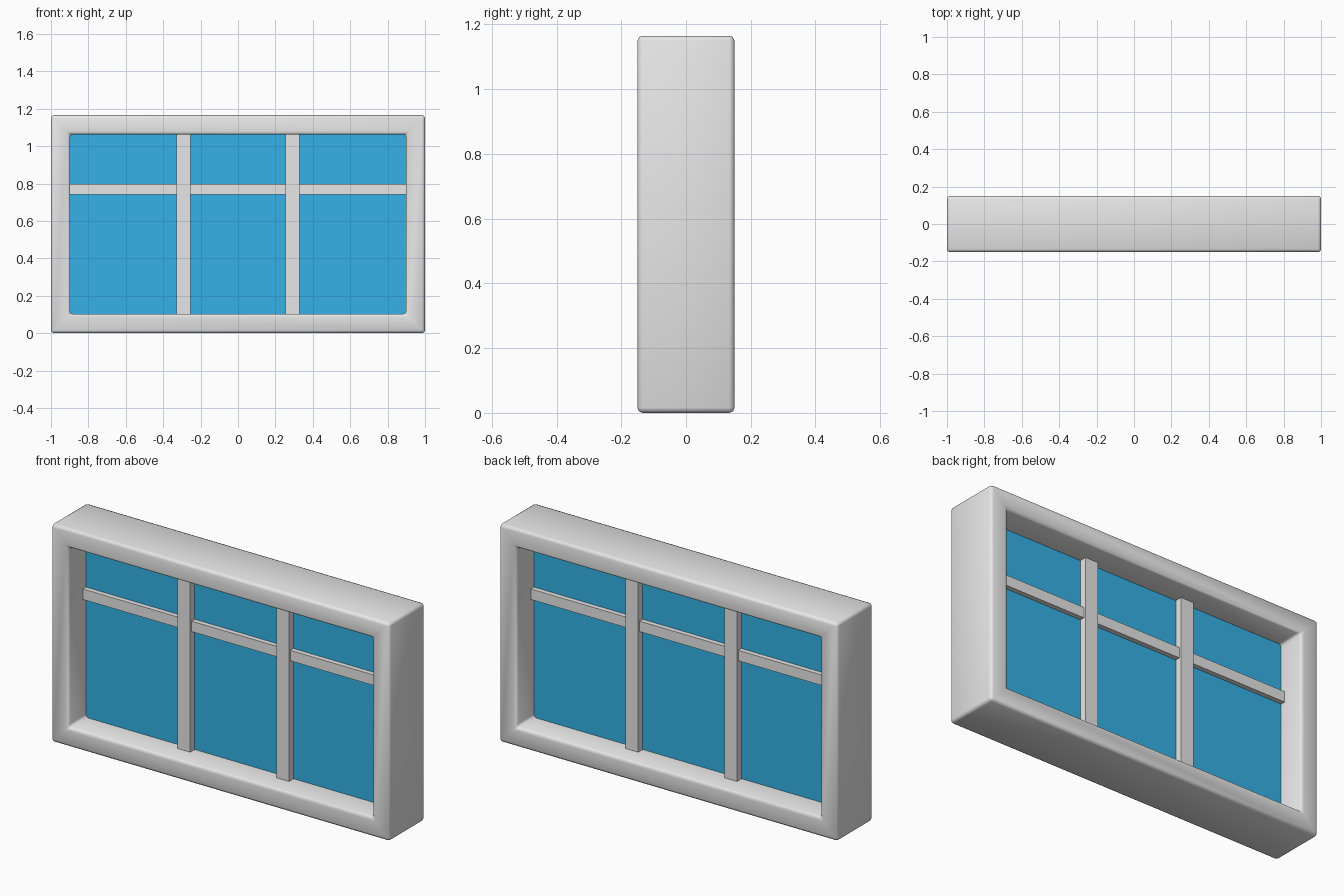
import bpy, bmesh

if "Cube" in bpy.data.objects:
    bpy.data.objects.remove(bpy.data.objects["Cube"])

W, H, D = 1.0, 1.165, 0.15      # half width, height, half depth
B = 0.102                       # frame border


def material(name, rgb):
    m = bpy.data.materials.new(name)
    m.diffuse_color = (*rgb, 1)
    m.use_nodes = True
    m.node_tree.nodes["Principled BSDF"].inputs["Base Color"].default_value = m.diffuse_color
    return m


GREY = material("light grey", (0.8, 0.8, 0.8))
BLUE = material("glass blue", (0.036, 0.46, 0.83))


def add_object(name, bm, mat):
    bmesh.ops.recalc_face_normals(bm, faces=bm.faces)
    me = bpy.data.meshes.new(name)
    bm.to_mesh(me)
    bm.free()
    me.materials.append(mat)
    ob = bpy.data.objects.new(name, me)
    bpy.context.collection.objects.link(ob)
    return ob


def box(name, size, loc, mat):
    bm = bmesh.new()
    bmesh.ops.create_cube(bm, size=1)
    bmesh.ops.scale(bm, vec=size, verts=bm.verts)
    bmesh.ops.translate(bm, vec=loc, verts=bm.verts)
    return add_object(name, bm, mat)


# Outer frame: rectangular section swept round four mitred corners
bm = bmesh.new()
rings = []
for sx, top in ((-1, 0), (1, 0), (1, 1), (-1, 1)):
    section = []
    for inset, y in ((0, -D), (0, D), (B, D), (B, -D)):
        z = H - inset if top else inset
        section.append(bm.verts.new((sx * (W - inset), y, z)))
    rings.append(section)
for i in range(4):
    a, b = rings[i], rings[(i + 1) % 4]
    for j in range(4):
        k = (j + 1) % 4
        bm.faces.new((a[j], b[j], b[k], a[k]))
for f in bm.faces:
    f.smooth = True
frame = add_object("frame", bm, GREY)
bevel = frame.modifiers.new("soft edges", 'BEVEL')
bevel.width = 0.016
bevel.segments = 2
bevel.limit_method = 'ANGLE'

# Glass pane in the middle of the depth
box("glass", (2 * (W - B) + 0.02, 0.004, H - 2 * B + 0.02), (0, 0, H / 2), BLUE)

# Two upright bars and one thinner cross bar
for side, x in (("left", -0.292), ("right", 0.292)):
    box(side + "_upright_bar", (0.075, 0.08, H - 2 * B + 0.02), (x, 0, H / 2), GREY)
box("cross_bar", (2 * (W - B) + 0.02, 0.056, 0.056), (0, 0, 0.77), GREY)
